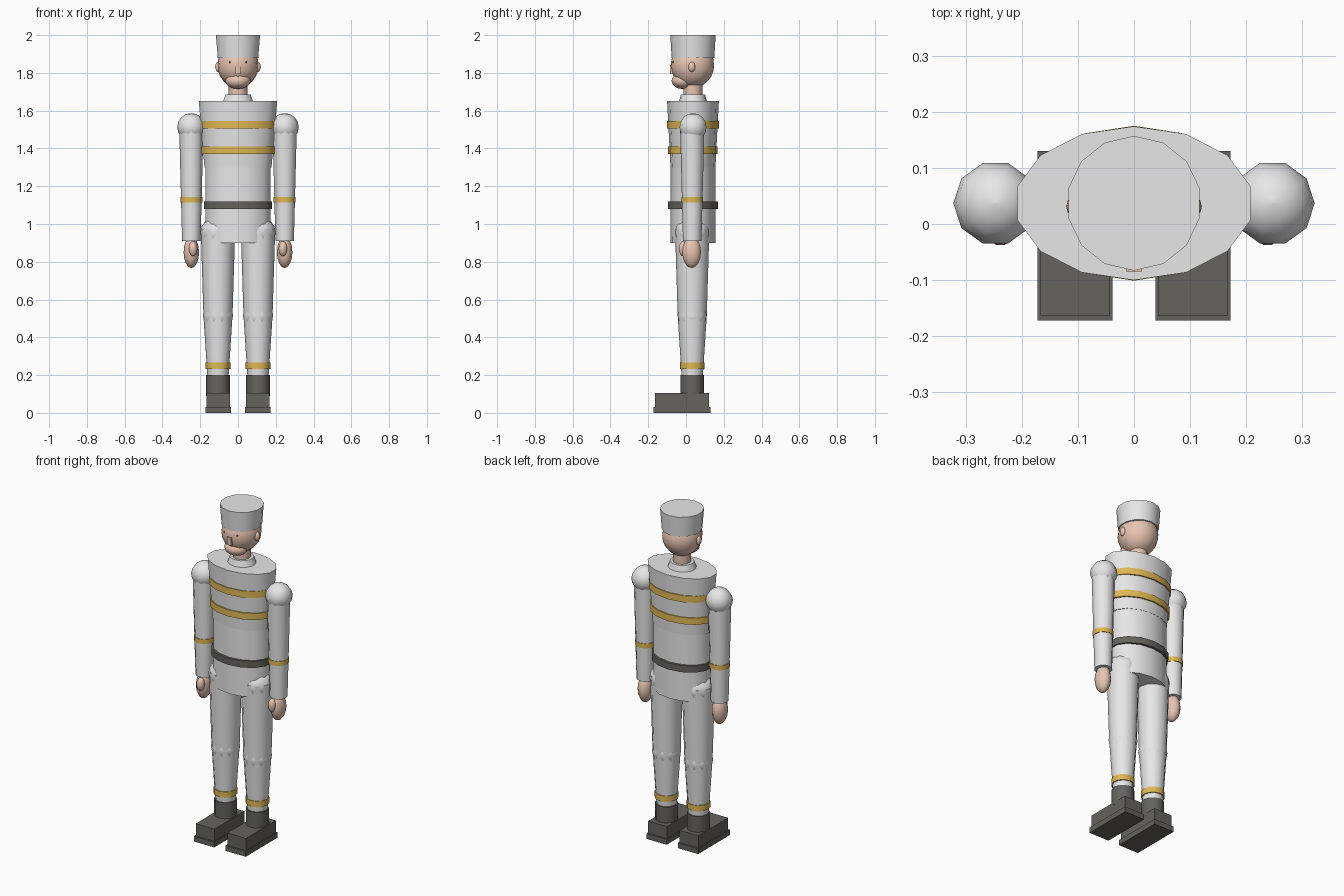
import bpy, bmesh
from math import sin, cos, pi, radians

cube = bpy.data.objects.get("Cube")
if cube:
    bpy.data.objects.remove(cube)


def material(name, colour):
    m = bpy.data.materials.new(name)
    m.use_nodes = True
    m.diffuse_color = (*colour, 1)
    m.node_tree.nodes["Principled BSDF"].inputs["Base Color"].default_value = (*colour, 1)
    return m


WHITE = material("white cloth", (0.8, 0.8, 0.8))
GOLD = material("gold trim", (0.74, 0.48, 0.09))
SKIN = material("skin", (0.8, 0.56, 0.44))
DARK = material("dark leather", (0.13, 0.125, 0.115))

MID = 0.037  # depth of the body axis


def finish(name, bm, mat):
    bmesh.ops.recalc_face_normals(bm, faces=bm.faces)
    mesh = bpy.data.meshes.new(name)
    bm.to_mesh(mesh)
    bm.free()
    mesh.materials.append(mat)
    ob = bpy.data.objects.new(name, mesh)
    bpy.context.collection.objects.link(ob)
    bpy.ops.object.select_all(action='DESELECT')
    ob.select_set(True)
    bpy.context.view_layer.objects.active = ob
    bpy.ops.object.shade_smooth_by_angle(angle=radians(45))
    return ob


def lathe(name, profile, mat, x=0, y=MID, sides=14, start=pi / 2):
    """Closed solid through elliptical rings given as (z, x radius, y radius)."""
    bm = bmesh.new()
    rings = []
    for z, rx, ry in profile:
        angles = [start + 2 * pi * i / sides for i in range(sides)]
        rings.append([bm.verts.new((x + rx * cos(a), y + ry * sin(a), z)) for a in angles])
    for low, high in zip(rings, rings[1:]):
        for i in range(sides):
            j = (i + 1) % sides
            bm.faces.new((low[i], low[j], high[j], high[i]))
    bm.faces.new(rings[0])
    bm.faces.new(rings[-1])
    return finish(name, bm, mat)


def ball(name, centre, radii, mat, sides=10, rows=8):
    x, y, z = centre
    rx, ry, rz = radii
    profile = []
    for k in range(rows + 1):
        a = pi * k / rows
        s = max(sin(a), 0.01)
        profile.append((z - rz * cos(a), rx * s, ry * s))
    return lathe(name, profile, mat, x, y, sides, 0)


def tube(name, x, z0, z1, r0, r1, mat, y=MID):
    return lathe(name, [(z0, r0, r0), (z1, r1, r1)], mat, x, y, 12)


def box(name, low, high, mat):
    bm = bmesh.new()
    bmesh.ops.create_cube(bm, size=1)
    for v in bm.verts:
        v.co = [(a + b) / 2 + c * (b - a) for a, b, c in zip(low, high, v.co)]
    return finish(name, bm, mat)


# Torso, belt and chest stripes
lathe("waist", [(0.9, 0.175, 0.119), (1.34, 0.177, 0.118)], WHITE)
lathe("chest", [(1.3, 0.182, 0.119), (1.65, 0.213, 0.137)], WHITE)
lathe("belt", [(1.08, 0.184, 0.133), (1.12, 0.184, 0.133)], DARK)
lathe("lower_stripe", [(1.37, 0.198, 0.131), (1.41, 0.198, 0.131)], GOLD)
lathe("upper_stripe", [(1.505, 0.204, 0.138), (1.545, 0.204, 0.138)], GOLD)

# Collar, neck, head and hat
lathe("collar", [(1.645, 0.083, 0.075), (1.685, 0.068, 0.064)], WHITE)
tube("neck", 0, 1.66, 1.76, 0.05, 0.05, SKIN)
ball("head", (0, MID - 0.003, 1.84), (0.109, 0.115, 0.118), SKIN, 16, 12)
ball("jaw", (0, -0.018, 1.758), (0.068, 0.06, 0.043), SKIN, 14)
box("nose", (-0.014, -0.085, 1.795), (0.014, -0.05, 1.842), SKIN)
lathe("hat", [(1.88, 0.11, 0.113), (2.0, 0.12, 0.12)], WHITE)

for s, side in ((1, "left"), (-1, "right")):
    # Face details
    ball(side + "_ear", (s * 0.105, 0.031, 1.832), (0.016, 0.019, 0.027), SKIN)
    ball(side + "_eye", (s * 0.043, -0.068, 1.857), (0.005, 0.005, 0.005), DARK)

    # Arm and hand
    arm = s * 0.247
    ball(side + "_shoulder", (arm, MID, 1.512), (0.075, 0.075, 0.075), WHITE)
    tube(side + "_arm", arm, 0.91, 1.5, 0.049, 0.064, WHITE, 0.033)
    tube(side + "_cuff_band", arm, 1.115, 1.143, 0.058, 0.058, GOLD, 0.033)
    ball(side + "_hand", (arm, 0.03, 0.85), (0.041, 0.052, 0.083), SKIN)
    ball(side + "_thumb", (s * 0.238, -0.015, 0.869), (0.023, 0.024, 0.04), SKIN)

    # Leg
    leg, depth = s * 0.106, 0.033
    ball(side + "_hip", (leg, depth, 0.955), (0.094, 0.094, 0.085), WHITE)
    tube(side + "_thigh", leg, 0.515, 0.97, 0.077, 0.091, WHITE, depth)
    ball(side + "_knee", (leg, depth, 0.515), (0.08, 0.08, 0.08), WHITE)
    tube(side + "_shin", leg, 0.19, 0.515, 0.056, 0.077, WHITE, depth)
    tube(side + "_ankle_band", leg, 0.232, 0.267, 0.065, 0.065, GOLD, depth)

    # Boot
    foot = s * 0.105
    tube(side + "_boot_shaft", leg, 0.09, 0.2, 0.063, 0.063, DARK, depth)
    box(side + "_boot", (foot - 0.062, -0.163, 0.02), (foot + 0.062, 0.121, 0.105), DARK)
    box(side + "_sole", (foot - 0.067, -0.172, 0), (foot + 0.067, 0.13, 0.032), DARK)
